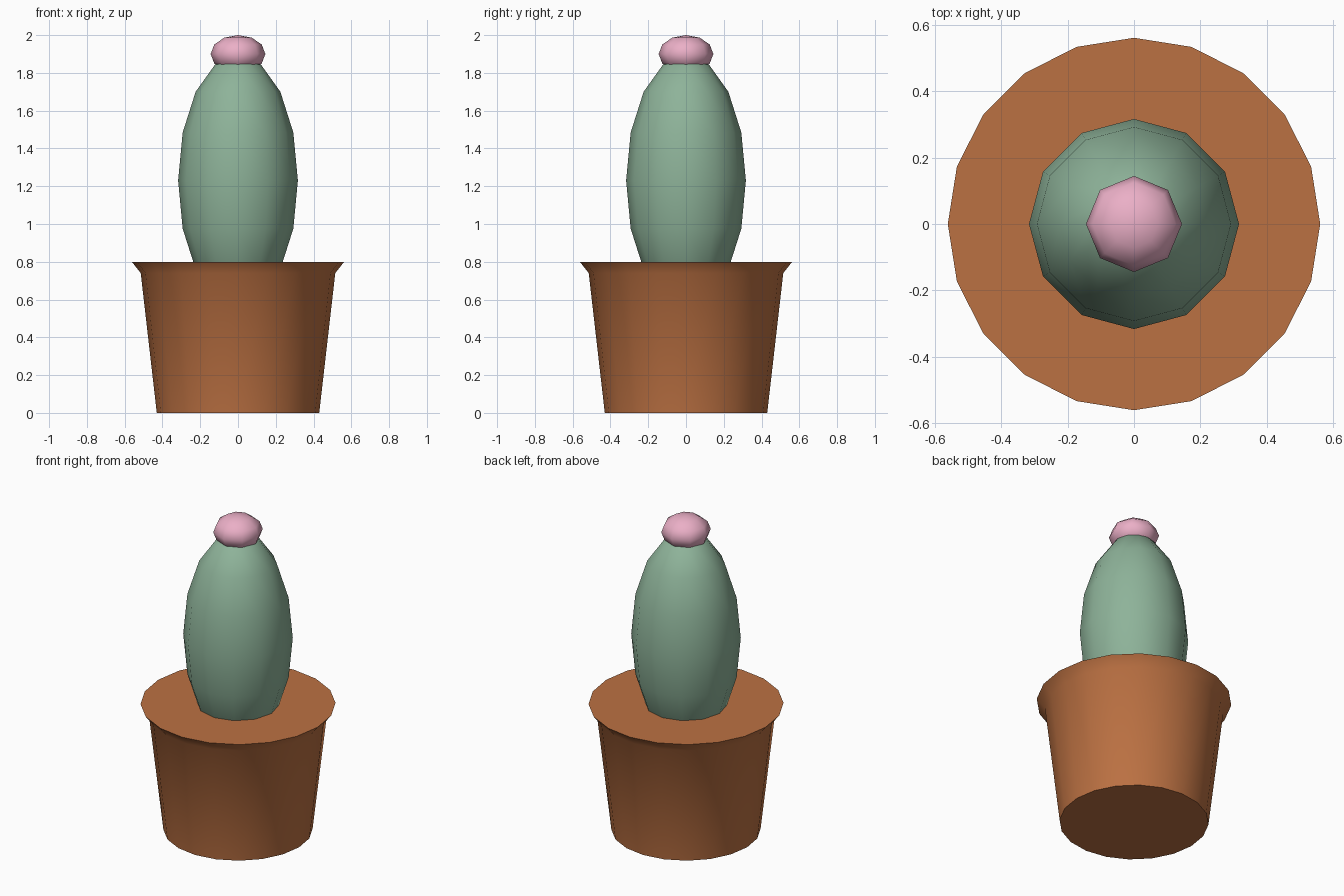
import bpy, bmesh
from math import cos, sin, tau, radians

if "Cube" in bpy.data.objects:
    bpy.data.objects.remove(bpy.data.objects["Cube"])


def finish(name, bm, color):
    """Turn a bmesh into a coloured, smooth-shaded object."""
    bmesh.ops.recalc_face_normals(bm, faces=bm.faces)
    mesh = bpy.data.meshes.new(name)
    bm.to_mesh(mesh)
    bm.free()
    mat = bpy.data.materials.new(name + "_color")
    mat.diffuse_color = (*color, 1)
    mat.use_nodes = True
    mat.node_tree.nodes["Principled BSDF"].inputs["Base Color"].default_value = mat.diffuse_color
    mesh.materials.append(mat)
    obj = bpy.data.objects.new(name, mesh)
    bpy.context.collection.objects.link(obj)
    bpy.ops.object.select_all(action='DESELECT')
    obj.select_set(True)
    bpy.context.view_layer.objects.active = obj
    bpy.ops.object.shade_smooth_by_angle(angle=radians(50))
    return obj


def lathe(name, profile, sides, color):
    """Closed solid of revolution with flat end caps."""
    bm = bmesh.new()
    rings = [[bm.verts.new((r * cos(tau * i / sides), r * sin(tau * i / sides), z))
              for i in range(sides)] for r, z in profile]
    for a, b in zip(rings, rings[1:]):
        for i in range(sides):
            j = (i + 1) % sides
            bm.faces.new((a[i], a[j], b[j], b[i]))
    bm.faces.new(rings[0][::-1])
    bm.faces.new(rings[-1])
    return finish(name, bm, color)


def ellipsoid(name, sides, rings, radius, half_height, z, color):
    """Low-poly stretched sphere."""
    bm = bmesh.new()
    bmesh.ops.create_uvsphere(bm, u_segments=sides, v_segments=rings, radius=1)
    bmesh.ops.scale(bm, vec=(radius, radius, half_height), verts=bm.verts)
    bmesh.ops.translate(bm, vec=(0, 0, z), verts=bm.verts)
    return finish(name, bm, color)


# Tapered pot with flared rim
lathe("pot", [(0.43, 0), (0.515, 0.74), (0.562, 0.8)], 20, (0.50, 0.165, 0.055))
# Cactus body, base sunk into the pot
ellipsoid("cactus_body", 12, 8, 0.317, 0.665, 1.23, (0.27, 0.45, 0.32))
# Blossom on top
ellipsoid("flower", 8, 6, 0.145, 0.10, 1.90, (0.83, 0.43, 0.57))
